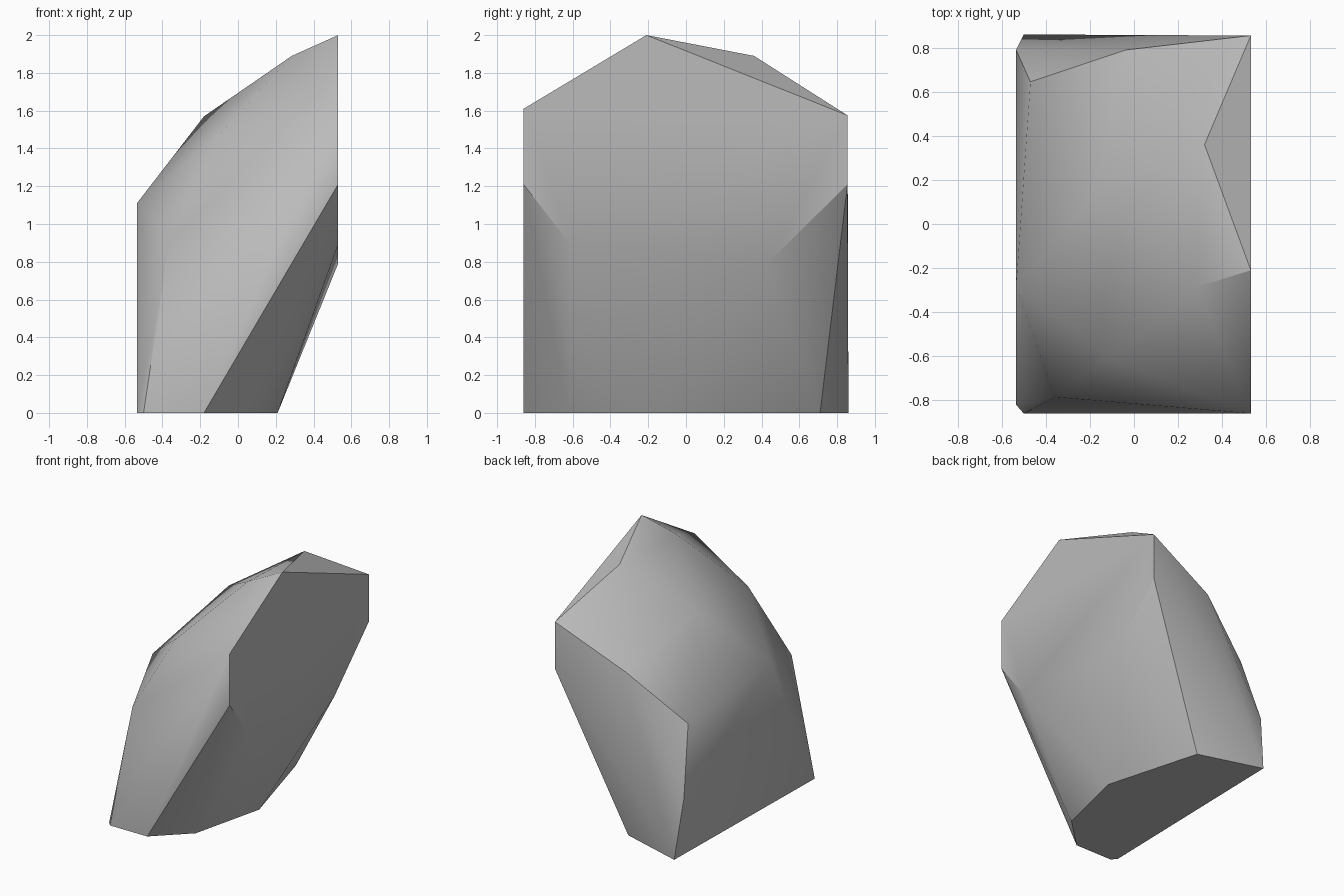
import bpy, bmesh, math

cube = bpy.data.objects.get("Cube")
if cube:
    bpy.data.objects.remove(cube, do_unlink=True)

# Stone colour
stone = bpy.data.materials.new("stone_grey")
stone.use_nodes = True
colour = (0.5, 0.5, 0.5, 1)
stone.diffuse_color = colour
stone.node_tree.nodes["Principled BSDF"].inputs["Base Color"].default_value = colour

# Flat cut side, as (y, z) outline on one plane
SIDE_X = 0.53
side = [(-0.86, 1.61), (-0.86, 1.21), (-0.61, 0.89), (0.43, 0.79),
        (0.855, 1.21), (0.855, 1.575), (-0.21, 2)]

# Footprint on the ground, as (x, y)
foot = [(-0.5, 0.86), (0, 0.71), (0.21, -0.04), (0.07, -0.62),
        (-0.18, -0.86), (-0.5, -0.86), (-0.535, -0.82)]

# Chipped corners over the sloping back of the rock
corners = [(0.32, 0.36, 1.89), (0.285, -0.285, 1.89), (-0.18, 0.145, 1.57),
           (-0.11, -0.61, 1.46), (-0.36, -0.785, 0.93), (-0.535, -0.285, 1.11),
           (-0.47, 0.645, 0.97), (-0.035, 0.79, 1.31), (-0.535, 0.79, 0.46)]

# Wrap the corners in a convex hull and merge coplanar triangles
bm = bmesh.new()
points = [(SIDE_X, y, z) for y, z in side] + [(x, y, 0) for x, y in foot] + corners
for p in points:
    bm.verts.new(p)
hull = bmesh.ops.convex_hull(bm, input=bm.verts[:])
loose = [v for v in bm.verts if not v.link_faces]
bmesh.ops.delete(bm, geom=loose, context="VERTS")
bmesh.ops.dissolve_limit(bm, angle_limit=math.radians(2), verts=bm.verts[:], edges=bm.edges[:])
bmesh.ops.recalc_face_normals(bm, faces=bm.faces[:])

mesh = bpy.data.meshes.new("rock")
bm.to_mesh(mesh)
bm.free()
mesh.materials.append(stone)
rock = bpy.data.objects.new("rock", mesh)
bpy.context.collection.objects.link(rock)

# Soft facets with crisp main edges
bpy.context.view_layer.objects.active = rock
rock.select_set(True)
bpy.ops.object.shade_smooth_by_angle(angle=math.radians(30))
